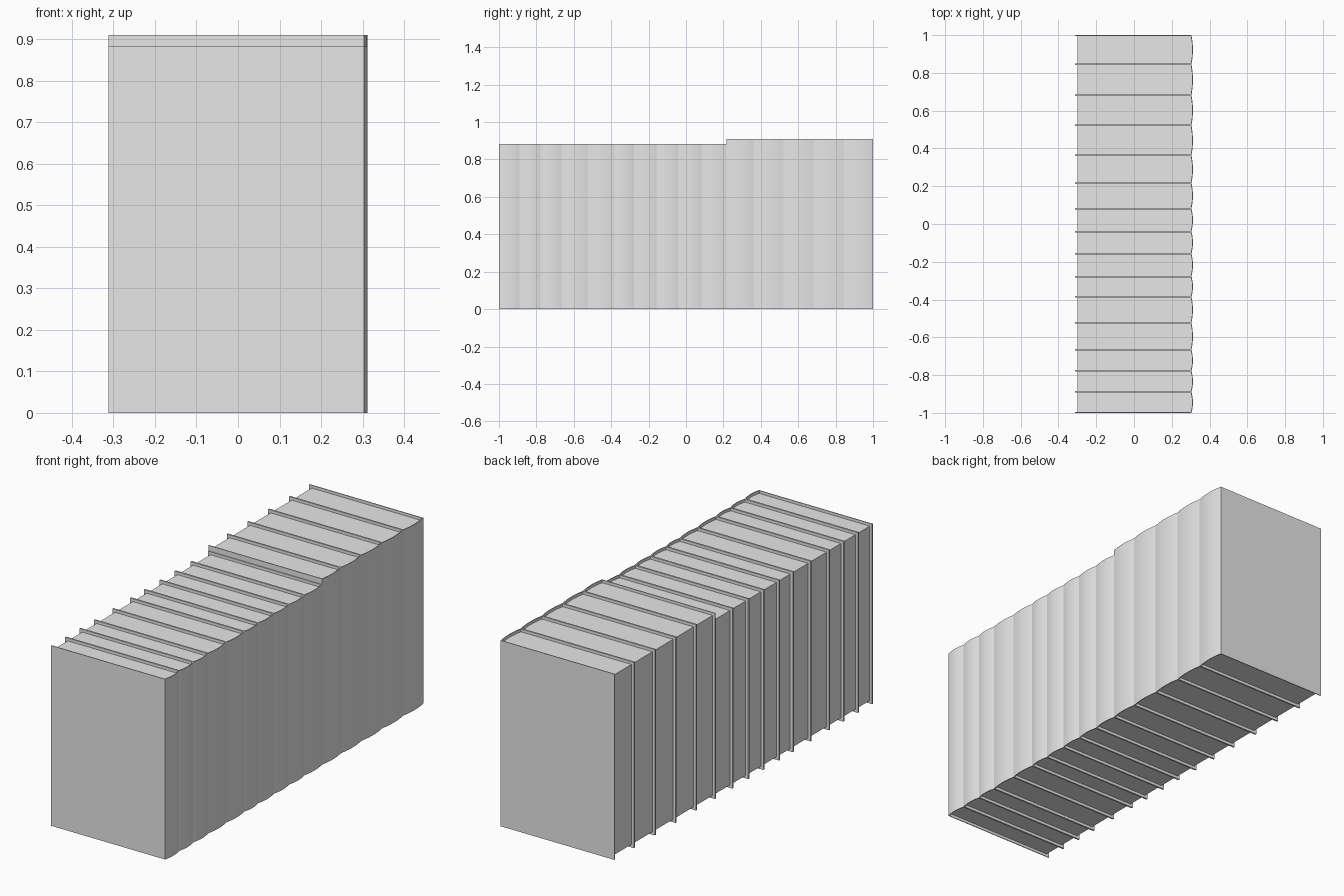
import bpy, bmesh, math

if "Cube" in bpy.data.objects:
    bpy.data.objects.remove(bpy.data.objects["Cube"], do_unlink=True)

# One plain grey for everything
grey = bpy.data.materials.new("plain grey")
grey.use_nodes = True
grey.diffuse_color = (0.8, 0.8, 0.8, 1)
grey.node_tree.nodes["Principled BSDF"].inputs["Base Color"].default_value = (0.8, 0.8, 0.8, 1)

# Joints between books along the row, front to back
JOINTS = [-1, -0.889, -0.777, -0.666, -0.523, -0.385, -0.278, -0.157,
          -0.04, 0.082, 0.216, 0.363, 0.522, 0.682, 0.845, 1]
LOW, TALL = 0.883, 0.91
FIRST_TALL = 10        # index of the first taller book
HALF = 0.312           # half of the book width
BULGE = 0.008          # how far the spine curves out
BOARD = 0.004          # cover thickness
LIP = 0.014            # cover overhang around the pages
SEGMENTS = 10


def prism(name, outline, z0, z1):
    """Extrude an outline in x, y from z0 to z1."""
    bm = bmesh.new()
    face = bm.faces.new([bm.verts.new((x, y, z0)) for x, y in outline])
    top = bmesh.ops.extrude_face_region(bm, geom=[face])["geom"]
    bmesh.ops.translate(bm, vec=(0, 0, z1 - z0),
                        verts=[v for v in top if isinstance(v, bmesh.types.BMVert)])
    bmesh.ops.recalc_face_normals(bm, faces=bm.faces)
    mesh = bpy.data.meshes.new(name)
    bm.to_mesh(mesh)
    bm.free()
    mesh.materials.append(grey)
    obj = bpy.data.objects.new(name, mesh)
    bpy.context.collection.objects.link(obj)
    return obj


def spine_arc(y0, y1, x):
    """Shallow curve bulging toward +x, from y0 to y1."""
    points = []
    for i in range(SEGMENTS + 1):
        t = i / SEGMENTS
        points.append((x + BULGE * (1 - (2 * t - 1) ** 2), y0 + (y1 - y0) * t))
    return points


covers = []
for n, (y0, y1) in enumerate(zip(JOINTS, JOINTS[1:])):
    height = TALL if n >= FIRST_TALL else LOW
    edge = HALF - BULGE
    # Cover: two boards joined by the curved spine
    outer = spine_arc(y0, y1, edge)
    inner = spine_arc(y0 + BOARD, y1 - BOARD, edge - BOARD)
    outline = ([(-HALF, y0)] + outer + [(-HALF, y1), (-HALF, y1 - BOARD)]
               + inner[::-1] + [(-HALF, y0 + BOARD)])
    covers.append(prism(f"book_cover_{n + 1}", outline, 0, height))
    # Page block, set back from the cover edges
    pages = [(-HALF + LIP, y0 + BOARD)] + inner + [(-HALF + LIP, y1 - BOARD)]
    covers.append(prism(f"book_pages_{n + 1}", pages, LIP, height - LIP))

# Smooth the curved spines, keeping the edges sharp
bpy.ops.object.select_all(action='DESELECT')
for obj in covers:
    obj.select_set(True)
bpy.context.view_layer.objects.active = covers[0]
bpy.ops.object.shade_smooth_by_angle(angle=math.radians(30))
